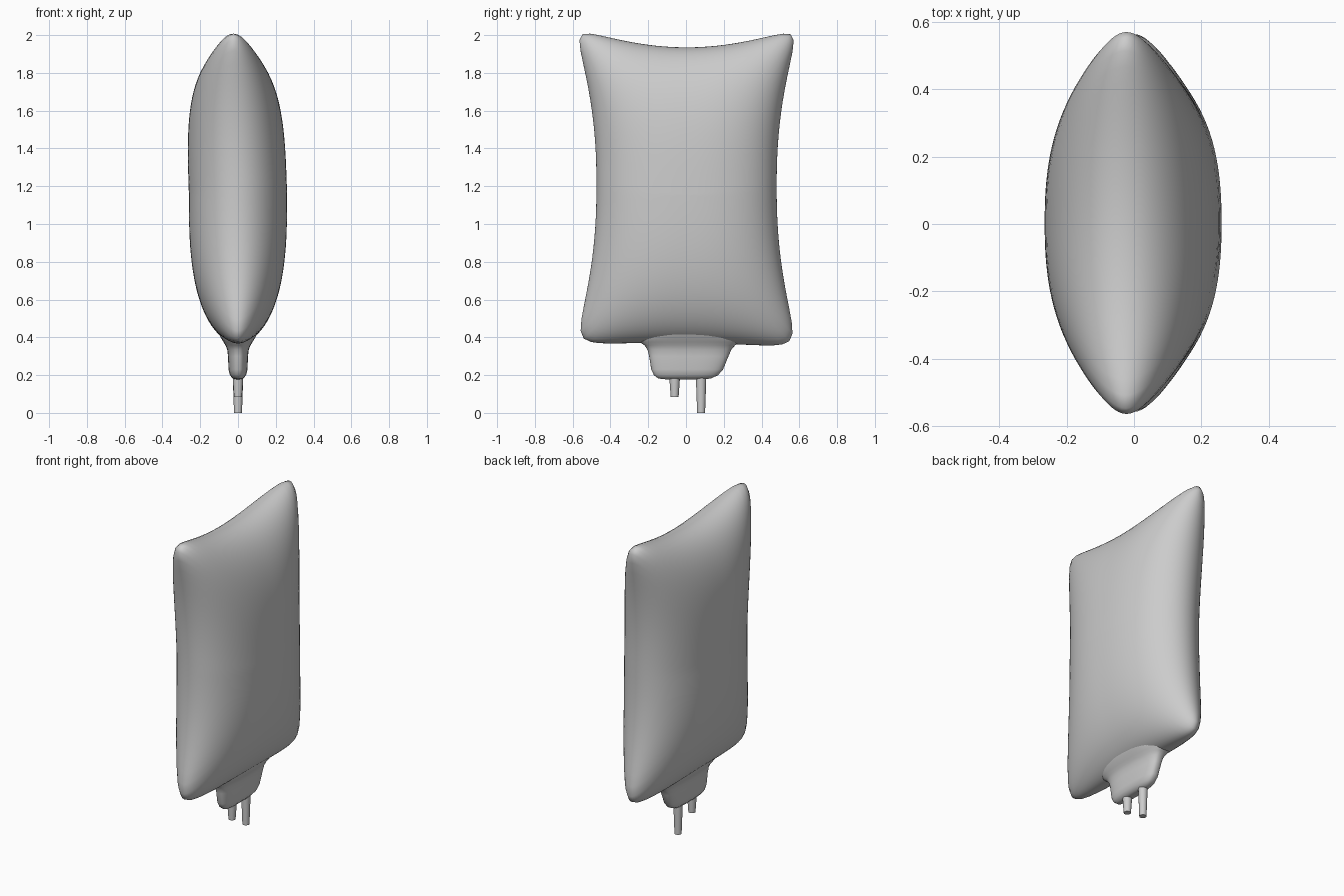
import bpy, bmesh
from math import sin, cos, pi, copysign

if "Cube" in bpy.data.objects:
    bpy.data.objects.remove(bpy.data.objects["Cube"])

EPS = 0.06  # how strongly the bag corners are rounded


def finish(bm, name, angle=50):
    bmesh.ops.recalc_face_normals(bm, faces=bm.faces)
    mesh = bpy.data.meshes.new(name)
    bm.to_mesh(mesh)
    bm.free()
    ob = bpy.data.objects.new(name, mesh)
    bpy.context.collection.objects.link(ob)
    bpy.ops.object.select_all(action='DESELECT')
    ob.select_set(True)
    bpy.context.view_layer.objects.active = ob
    bpy.ops.object.shade_smooth_by_angle(angle=angle * pi / 180)
    return ob


def skin(bm, loops):
    for a, b in zip(loops, loops[1:]):
        n = len(a)
        for i in range(n):
            j = (i + 1) % n
            bm.faces.new((a[i], a[j], b[j], b[i]))


def loft(name, rings, power, n, cy, angle=50):
    """Stack superellipse rings (z, half x, half y, y offset) and cap them."""
    bm = bmesh.new()
    loops = []
    for z, rx, ry, dy in rings:
        loop = []
        for i in range(n):
            c, s = cos(2 * pi * i / n), sin(2 * pi * i / n)
            x = copysign(abs(c) ** (2 / power), c) * rx
            y = copysign(abs(s) ** (2 / power), s) * ry
            loop.append(bm.verts.new((x, cy + dy + y, z)))
        loops.append(loop)
    skin(bm, loops)
    bm.faces.new(loops[0])
    bm.faces.new(loops[-1])
    return finish(bm, name, angle)


def fullness(u, v):
    """Bulge of the pillow: 1 in the middle, 0 on the rounded outline."""
    p = 3.4 if v > 0 else 2.8
    a = 1 - abs(u * (1 - EPS) ** (1 / 2.4)) ** 2.4
    b = 1 - abs(v * (1 - EPS) ** (1 / p)) ** p
    return (a * b - EPS) / (1 - EPS)


def outline_radius(c, s):
    lo, hi = 0.0, 1 / max(abs(c), abs(s))
    for _ in range(40):
        mid = (lo + hi) / 2
        lo, hi = (mid, hi) if fullness(mid * c, mid * s) > 0 else (lo, mid)
    return lo


def pillow_point(u, v, side, rim):
    h = 0 if rim else 0.26 * max(0, fullness(u, v)) ** 0.5
    # pinched sides, saddle-shaped top, nearly flat bottom
    y = u * (0.477 + 0.155 * abs(v) ** 2.3) + 0.003
    top, bottom = 1.935 + 0.142 * u * u, 0.372 - 0.045 * u * u - 0.008 * u
    z = bottom + (top - bottom) * (v + 1) / 2
    return side * h - 0.025 * max(0, v), y, z


# filled bag: concentric rings from one face centre, over the rim, to the other
n, m = 112, 26
rays = []
for i in range(n):
    a = 2 * pi * (i + 0.5) / n
    r = outline_radius(cos(a), sin(a))
    rays.append((r * cos(a), r * sin(a)))
bm = bmesh.new()
loops = []
for k in range(1, 2 * m):
    f, side = sin(pi / 2 * k / m), (1 if k < m else -1)
    loops.append([bm.verts.new(pillow_point(f * u, f * v, side, k == m)) for u, v in rays])
skin(bm, loops)
for loop, side in ((loops[0], 1), (loops[-1], -1)):
    c = bm.verts.new(pillow_point(0, 0, side, False))
    for i in range(n):
        bm.faces.new((c, loop[i], loop[(i + 1) % n]))
finish(bm, "bag", 80)

# flared port block under the bag
loft("port_block", [
    (0.178, 0.012, 0.100, -0.010), (0.182, 0.028, 0.140, -0.007),
    (0.200, 0.043, 0.170, 0.000), (0.230, 0.050, 0.190, 0.006),
    (0.300, 0.053, 0.210, 0.015), (0.335, 0.057, 0.222, 0.018),
    (0.358, 0.066, 0.240, 0.020), (0.375, 0.077, 0.266, 0.020),
    (0.400, 0.092, 0.285, 0.020), (0.440, 0.112, 0.275, 0.020),
    (0.490, 0.125, 0.200, 0.020)], 2.7, 48, 0.0, 60)

# two tapered outlet tubes
for name, y, z0 in (("short_tube", -0.06, 0.085), ("long_tube", 0.08, 0.0)):
    loft(name, [(z0, 0.021, 0.021, 0), (0.17, 0.027, 0.027, 0),
                (0.22, 0.028, 0.028, 0)], 2, 16, y, 40)
